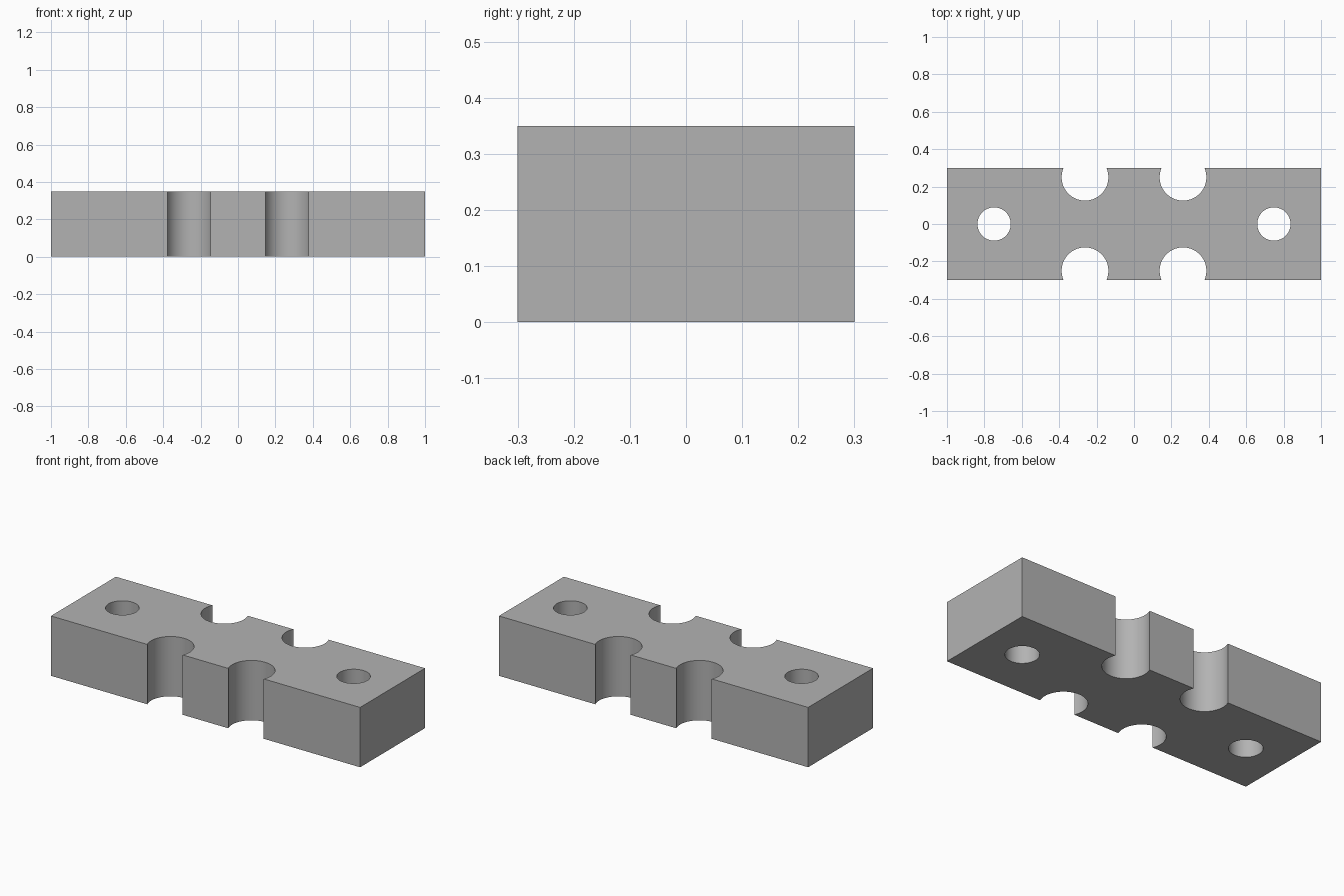
import bpy
from math import radians

LENGTH, WIDTH, HEIGHT = 2.0, 0.6, 0.35

cube = bpy.data.objects.get("Cube")
if cube:
    bpy.data.objects.remove(cube, do_unlink=True)

# Plain grey material
grey = bpy.data.materials.new("plain_grey")
grey.use_nodes = True
colour = (0.45, 0.45, 0.45, 1)
grey.diffuse_color = colour
grey.node_tree.nodes["Principled BSDF"].inputs["Base Color"].default_value = colour

# Rectangular block
bpy.ops.mesh.primitive_cube_add(size=1, location=(0, 0, HEIGHT / 2))
block = bpy.context.object
block.name = "clamp_block"
block.scale = (LENGTH, WIDTH, HEIGHT)
bpy.ops.object.transform_apply(location=False, rotation=False, scale=True)
block.data.materials.append(grey)


def drill(x, y, radius):
    """Cut a vertical round hole right through the block."""
    bpy.ops.mesh.primitive_cylinder_add(
        vertices=64, radius=radius, depth=HEIGHT * 2, location=(x, y, HEIGHT / 2))
    cutter = bpy.context.object
    cutter.hide_render = True
    cutter.data.materials.append(grey)
    cut = block.modifiers.new("round_cut", 'BOOLEAN')
    cut.operation = 'DIFFERENCE'
    cut.solver = 'EXACT'
    cut.object = cutter
    bpy.context.view_layer.objects.active = block
    bpy.ops.object.modifier_apply(modifier=cut.name)
    bpy.data.objects.remove(cutter, do_unlink=True)


for side in (-1, 1):
    # Mounting hole near each end
    drill(side * 0.748, 0, 0.089)
    # Open round channels along the front and back edges
    for edge in (-1, 1):
        drill(side * 0.262, edge * 0.25, 0.125)

# Smooth bores, crisp edges
bpy.ops.object.select_all(action='DESELECT')
block.select_set(True)
bpy.context.view_layer.objects.active = block
bpy.ops.object.shade_smooth_by_angle(angle=radians(30))
